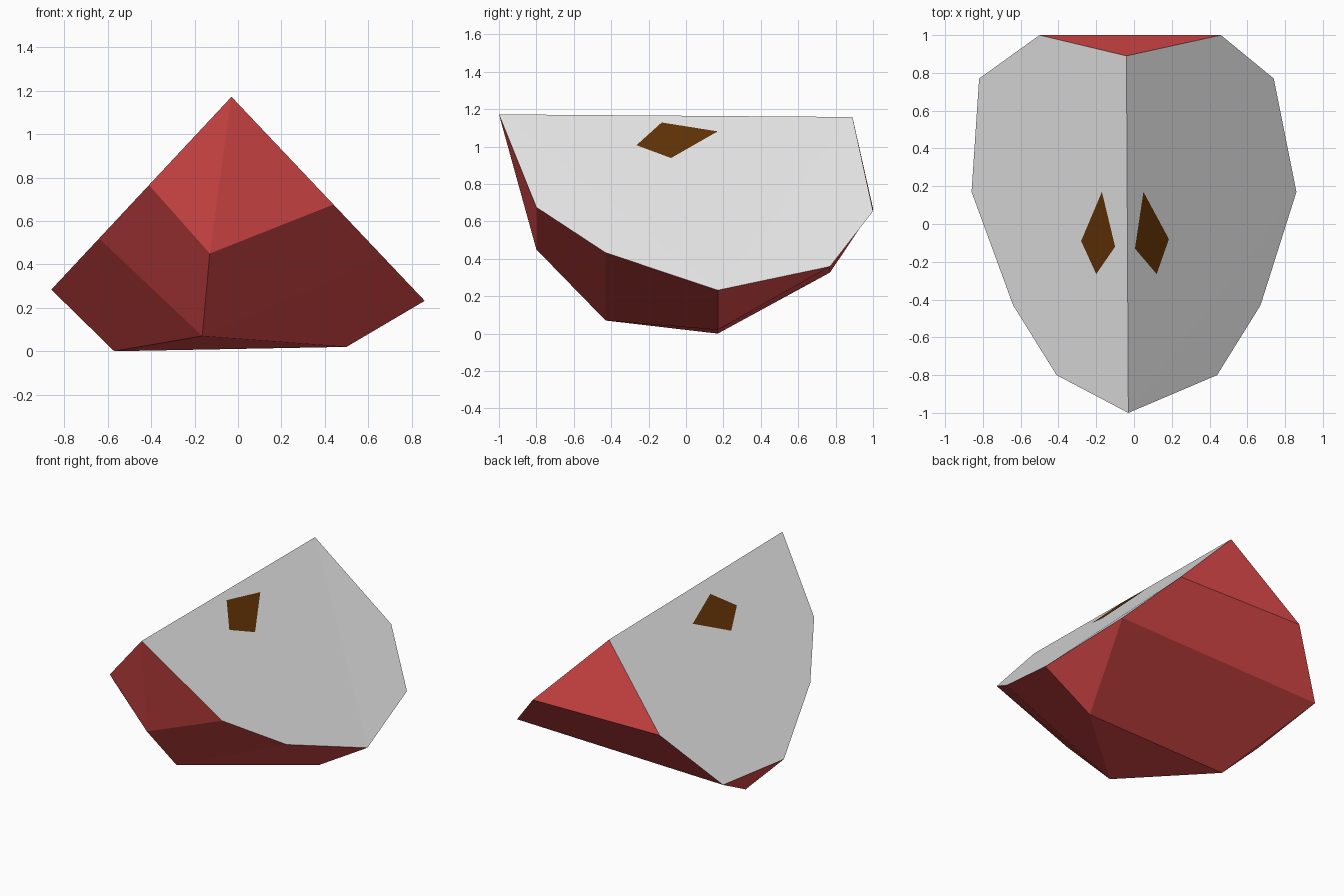
import bpy
import bmesh

if "Cube" in bpy.data.objects:
    bpy.data.objects.remove(bpy.data.objects["Cube"])


def material(name, rgb):
    m = bpy.data.materials.new(name)
    m.diffuse_color = (*rgb, 1)
    m.use_nodes = True
    m.node_tree.nodes["Principled BSDF"].inputs["Base Color"].default_value = m.diffuse_color
    return m


red = material("red", (0.79, 0.074, 0.074))
grey = material("light_grey", (0.79, 0.79, 0.79))
brown = material("dark_brown", (0.115, 0.032, 0.002))


def make_object(name, verts, faces, mats):
    me = bpy.data.meshes.new(name)
    me.from_pydata(verts, [], faces)
    for m in mats:
        me.materials.append(m)
    me.update()
    ob = bpy.data.objects.new(name, me)
    bpy.context.collection.objects.link(ob)
    return ob


def roof(x, y, ridge_x=-0.03, ridge_z=1.172):
    """Point on one of the two sloping top planes."""
    slope = 1.056 if x > -0.03 else 1.07
    return (x, y, ridge_z - slope * abs(x - ridge_x))


# Ridge ends, rims of the two sloping planes, and lower keel points
tip, tail = (-0.03, -1.0, 1.172), (-0.04, 0.89, 1.158)
rim_y = [-0.80, -0.43, 0.17, 0.77, 1.0]
left = [roof(x, y) for x, y in zip([-0.41, -0.64, -0.86, -0.82, -0.50], rim_y)]
right = [roof(x, y) for x, y in zip([0.44, 0.67, 0.86, 0.74, 0.46], rim_y)]
keel_l = [(-0.13, -0.80, 0.45), (-0.165, -0.43, 0.07), (-0.57, 0.17, 0.0)] + left[3:]
keel_r = keel_l[:2] + [(0.50, 0.17, 0.02)] + right[3:]

# Cross-sections from front to back, lofted into the faceted body
rows = [[tip] * 4] + [list(r) for r in zip(left, keel_l, keel_r, right)] + [[tail] * 4]
verts = list(dict.fromkeys(p for row in rows for p in row))
index = {p: i for i, p in enumerate(verts)}
faces = []
for a, b in zip(rows, rows[1:]):
    for i in range(3):
        ring = list(dict.fromkeys([a[i], a[i + 1], b[i + 1], b[i]]))
        if len(ring) > 2:
            faces.append([index[p] for p in ring][::-1])

# Two grey top planes meeting at the ridge
red_count = len(faces)
for side in (left, right):
    for ring in ([tip] + side[:3], [tip, side[2], tail], side[2:] + [tail]):
        faces.append([index[p] for p in ring])
body = make_object("faceted_body", verts, faces, [red, grey])
for poly in body.data.polygons[red_count:]:
    poly.material_index = 1

# Normals consistently outward
bm = bmesh.new()
bm.from_mesh(body.data)
bmesh.ops.recalc_face_normals(bm, faces=bm.faces)
bm.to_mesh(body.data)
bm.free()

# Thin brown diamond patches just above the top planes
patches = {
    "left_patch": [(-0.17, 0.17), (-0.28, -0.09), (-0.20, -0.265), (-0.10, -0.12)],
    "right_patch": [(0.05, 0.17), (0.005, -0.13), (0.12, -0.265), (0.185, -0.08)],
}
for name, pts in patches.items():
    corners = [roof(x, y, -0.035, 1.171) for x, y in pts]
    make_object(name, corners, [range(4)], [brown])
